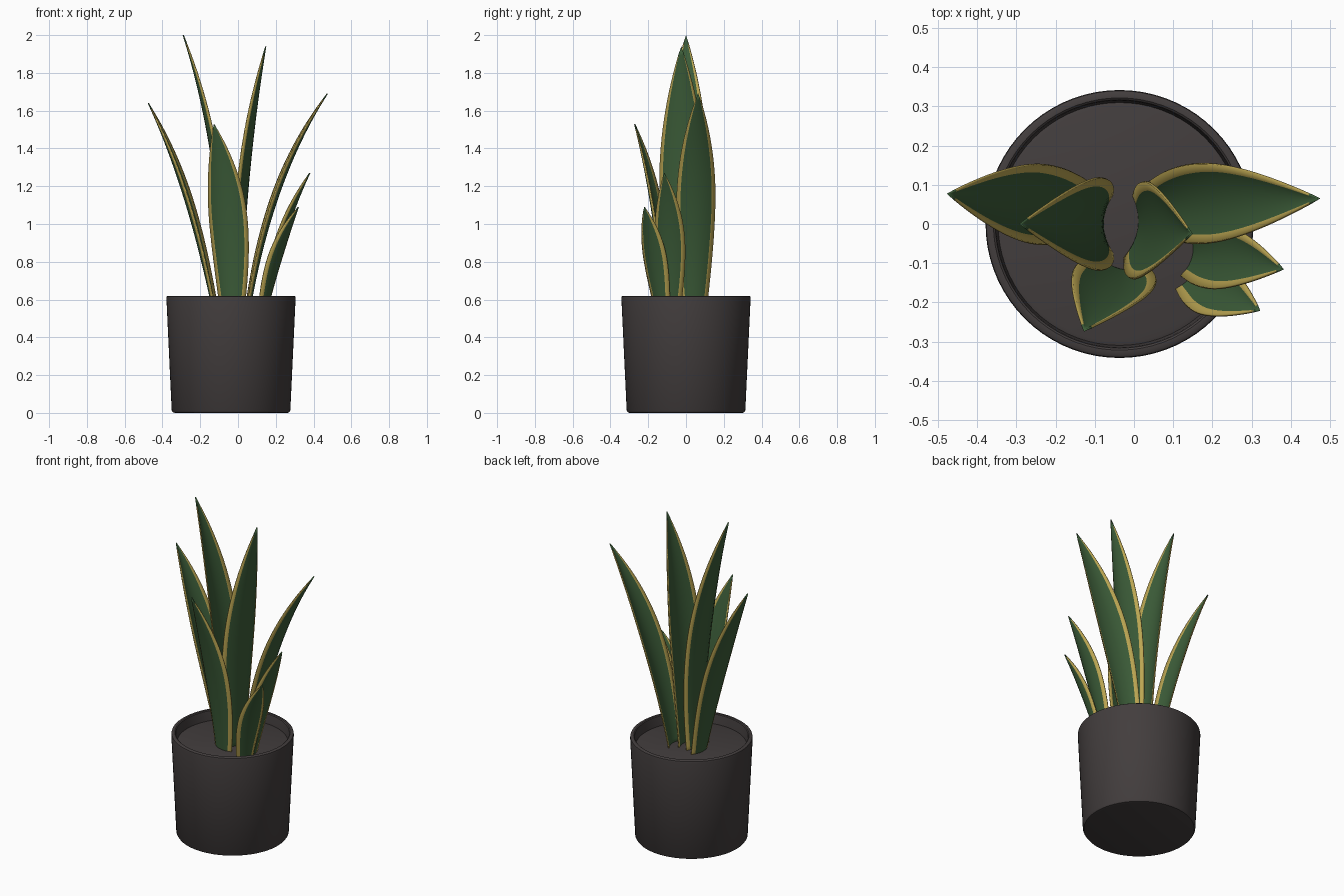
import bpy, bmesh, math
from mathutils import Vector

if "Cube" in bpy.data.objects:
    bpy.data.objects.remove(bpy.data.objects["Cube"])

def material(name, rgb):
    m = bpy.data.materials.new(name)
    m.diffuse_color = (*rgb, 1)
    m.use_nodes = True
    m.node_tree.nodes["Principled BSDF"].inputs["Base Color"].default_value = m.diffuse_color
    return m

CHARCOAL = material("charcoal", (0.055, 0.047, 0.047))
SOIL = material("soil grey", (0.055, 0.047, 0.047))
GREEN = material("leaf green", (0.046, 0.11, 0.041))
YELLOW = material("leaf margin yellow", (0.50, 0.38, 0.085))
CX = -0.037

def finish(name, bm, mats, angle):
    me = bpy.data.meshes.new(name)
    bm.to_mesh(me)
    bm.free()
    ob = bpy.data.objects.new(name, me)
    bpy.context.collection.objects.link(ob)
    for m in mats:
        me.materials.append(m)
    bpy.ops.object.select_all(action='DESELECT')
    ob.select_set(True)
    bpy.context.view_layer.objects.active = ob
    bpy.ops.object.shade_smooth_by_angle(angle=math.radians(angle))
    return ob

def lathe(name, profile, mat, n=72):
    bm = bmesh.new()
    vs = [bm.verts.new((r, 0, z)) for r, z in profile]
    es = [bm.edges.new(p) for p in zip(vs, vs[1:])]
    bmesh.ops.spin(bm, geom=vs + es, cent=(0, 0, 0), axis=(0, 0, 1),
                   angle=2 * math.pi, steps=n)
    bmesh.ops.remove_doubles(bm, verts=bm.verts[:], dist=1e-4)
    bmesh.ops.recalc_face_normals(bm, faces=bm.faces[:])
    ob = finish(name, bm, [mat], 35)
    ob.location.x = CX
    return ob

def leaf(name, base, mid, tip, half, facing, cup=0.32):
    """Cupped, pointed blade along a curve through base, mid and tip."""
    p0, pm, p2 = Vector(base), Vector(mid), Vector(tip)
    p1 = 2 * pm - (p0 + p2) / 2
    a = math.radians(facing)
    side = Vector((-math.sin(a), math.cos(a), 0))
    inward = Vector((-math.cos(a), -math.sin(a), 0))
    rows, peak = 28, 0.46
    bm = bmesh.new()
    grid = []
    for i in range(rows):
        t = i / rows
        p = p0 * (1 - t) ** 2 + p1 * 2 * t * (1 - t) + p2 * t * t
        if t < peak:
            f = 0.62 + 0.38 * math.sin(math.pi / 2 * t / peak)
        else:
            f = 1 - ((t - peak) / (1 - peak)) ** 1.9
        w = half * f
        # margin thins out towards the tip
        k = 1 - min(0.35, 0.021 * (1 - t ** 5) / w)
        us = [-1, -k, -k * .67, -k * .33, 0, k * .33, k * .67, k, 1]
        grid.append([bm.verts.new(p + side * w * u + inward * cup * w * u * u)
                     for u in us])
    end = bm.verts.new(p2)
    for lo, hi in zip(grid, grid[1:]):
        for j in range(8):
            fc = bm.faces.new((lo[j], lo[j + 1], hi[j + 1], hi[j]))
            fc.material_index = 1 if j in (0, 7) else 0
    for j in range(8):
        bm.faces.new((grid[-1][j], grid[-1][j + 1], end))
    bmesh.ops.recalc_face_normals(bm, faces=bm.faces[:])
    ob = finish(name, bm, [GREEN, YELLOW], 50)
    sol = ob.modifiers.new("thickness", 'SOLIDIFY')
    sol.thickness = 0.006
    sol.offset = 0
    return ob

# Pot with rounded base, rolled rim and inner step
lathe("pot", [(0, 0), (0.298, 0), (0.308, 0.003), (0.314, 0.012), (0.342, 0.606),
              (0.340, 0.616), (0.334, 0.62), (0.322, 0.62), (0.317, 0.616),
              (0.315, 0.606), (0.308, 0.54)], CHARCOAL)
# Soil disc
lathe("soil", [(0, 0.562), (0.3, 0.562), (0.312, 0.558)], SOIL)

# Leaves
leaf("leaf_left", (-0.13, 0.04, 0.53), (-0.285, 0.055, 1.14), (-0.475, 0.077, 1.64), 0.102, 174)
leaf("leaf_tall_left", (-0.08, 0, 0.53), (-0.133, 0, 1.30), (-0.29, 0, 2.0), 0.118, 180)
leaf("leaf_tall_right", (0.012, -0.01, 0.53), (0.058, -0.022, 1.26), (0.147, -0.025, 1.94), 0.125, -8)
leaf("leaf_right", (0.06, 0.045, 0.53), (0.222, 0.055, 1.17), (0.473, 0.065, 1.69), 0.102, 3)
leaf("leaf_front", (-0.035, -0.115, 0.53), (-0.062, -0.175, 1.06), (-0.127, -0.272, 1.53), 0.104, -104)
leaf("leaf_small_right", (0.145, -0.085, 0.53), (0.245, -0.092, 0.93), (0.38, -0.115, 1.27), 0.082, -14)
leaf("leaf_small_front", (0.14, -0.13, 0.53), (0.22, -0.178, 0.84), (0.32, -0.22, 1.09), 0.072, -32)
